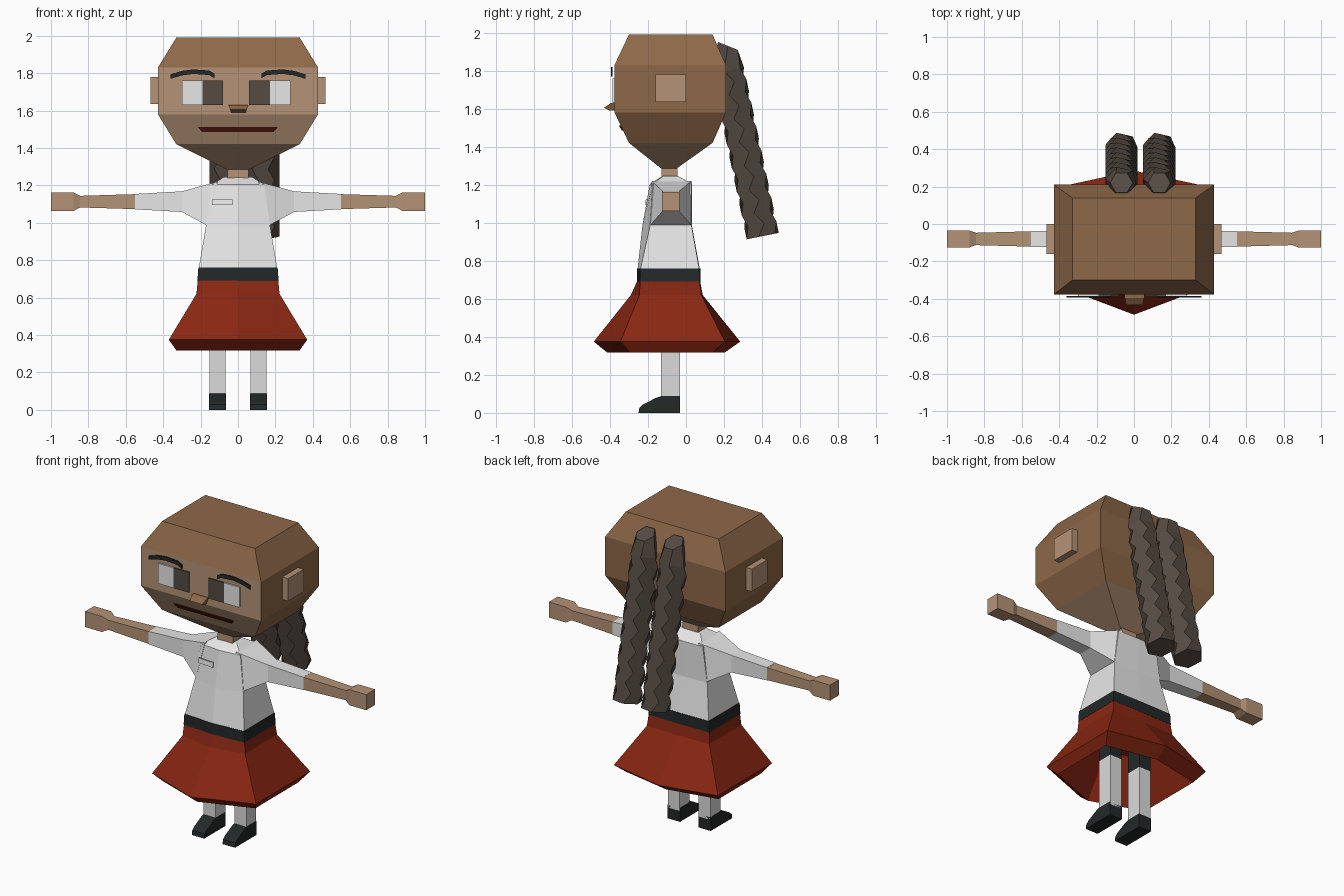
import bpy, bmesh
from math import sin, cos, pi, radians
from mathutils import Vector

cube = bpy.data.objects.get("Cube")
if cube:
    bpy.data.objects.remove(cube)


def material(name, r, g, b):
    m = bpy.data.materials.new(name)
    m.use_nodes = True
    m.diffuse_color = (r, g, b, 1)
    m.node_tree.nodes["Principled BSDF"].inputs["Base Color"].default_value = (r, g, b, 1)
    return m


skin = material("skin", 0.46, 0.29, 0.18)
brown = material("cap_brown", 0.27, 0.14, 0.065)
white = material("white", 0.8, 0.8, 0.8)
sock = material("sock_white", 0.71, 0.71, 0.71)
red = material("skirt_red", 0.25, 0.02, 0.006)
black = material("black", 0.017, 0.021, 0.021)
braid_brown = material("braid_brown", 0.09, 0.07, 0.055)
lip = material("lip_red", 0.085, 0.01, 0.004)


def loft(name, rings, mat, rule=None, extra=None):
    """Skin a list of equal-length rings and cap both ends."""
    bm = bmesh.new()
    loops = [[bm.verts.new(p) for p in ring] for ring in rings]
    n = len(loops[0])
    for a, b in zip(loops, loops[1:]):
        for i in range(n):
            j = (i + 1) % n
            bm.faces.new((a[i], a[j], b[j], b[i]))
    bm.faces.new(loops[0])
    bm.faces.new(loops[-1])
    bmesh.ops.recalc_face_normals(bm, faces=bm.faces)
    mesh = bpy.data.meshes.new(name)
    mesh.materials.append(mat)
    if extra:
        mesh.materials.append(extra)
        bm.normal_update()
        for f in bm.faces:
            f.material_index = int(rule(f.calc_center_median(), f.normal))
    bm.to_mesh(mesh)
    bm.free()
    obj = bpy.data.objects.new(name, mesh)
    bpy.context.collection.objects.link(obj)
    return obj


def rect(z, x0, x1, y0, y1):
    return [(x0, y0, z), (x1, y0, z), (x1, y1, z), (x0, y1, z)]


def box(name, x0, x1, y0, y1, z0, z1, mat):
    return loft(name, [rect(z0, x0, x1, y0, y1), rect(z1, x0, x1, y0, y1)], mat)


def hexa(z, w, front_mid, front, back, back_mid):
    return [(0, front_mid, z), (w, front, z), (w, back, z),
            (0, back_mid, z), (-w, back, z), (-w, front, z)]


def limb(x, dy, dz, s, y=-0.08, z=1.113):
    return [(s * x, y - dy, z - dz), (s * x, y + dy, z - dz),
            (s * x, y + dy, z + dz), (s * x, y - dy, z + dz)]


# Head: faceted block, skin on the face and under the chin
loft("head", [rect(1.285, -0.06, 0.06, -0.13, -0.05),
              rect(1.42, -0.33, 0.33, -0.30, 0.14),
              rect(1.58, -0.428, 0.428, -0.376, 0.21),
              rect(1.83, -0.428, 0.428, -0.376, 0.21),
              rect(1.99, -0.33, 0.33, -0.30, 0.14)], brown,
     lambda c, n: c.z < 1.41 or (n.y < -0.5 and c.z < 1.8), skin)
box("neck", -0.055, 0.055, -0.13, -0.045, 1.22, 1.31, skin)

# Nose and mouth
loft("nose", [rect(1.59, -0.037, 0.042, -0.40, -0.37),
              rect(1.605, -0.042, 0.047, -0.432, -0.37),
              rect(1.63, -0.05, 0.055, -0.395, -0.37)], brown)
loft("mouth", [rect(1.485, -0.19, 0.19, -0.338, -0.328),
               rect(1.511, -0.215, 0.212, -0.352, -0.342)], lip)

# Eyes, brows and ears
for s, side in ((1, "left"), (-1, "right")):
    mid = -0.01
    x0, x1, x2 = mid + s * 0.07, mid + s * 0.18, mid + s * 0.29
    box(side + "_iris", x0, x1, -0.386, -0.377, 1.63, 1.76, braid_brown)
    box(side + "_eye_white", x1, x2, -0.386, -0.377, 1.63, 1.76, white)
    arc = [(0.125, 1.785), (0.155, 1.802), (0.24, 1.808), (0.3, 1.8), (0.36, 1.782)]
    loft(side + "_brow", [[(s * x, -0.394, z - 0.012), (s * x, -0.386, z - 0.012),
                           (s * x, -0.386, z + 0.012), (s * x, -0.394, z + 0.012)]
                          for x, z in arc], black)
    box(side + "_ear", s * 0.42, s * 0.468, -0.16, 0.0, 1.635, 1.78, skin)

# Shirt, belt and skirt
loft("shirt", [hexa(0.755, 0.21, -0.255, -0.24, 0.07, 0.073),
               hexa(0.98, 0.172, -0.23, -0.19, 0.03, 0.032),
               hexa(1.205, 0.14, -0.19, -0.175, 0.03, 0.032),
               hexa(1.245, 0.075, -0.125, -0.12, -0.04, -0.04)], white)
loft("belt", [hexa(0.69, 0.217, -0.258, -0.243, 0.073, 0.076),
              hexa(0.76, 0.212, -0.257, -0.242, 0.072, 0.075)], black)
loft("name_tag", [[(-0.14, y, z) for y, z in ((-0.199, 1.095), (-0.207, 1.095), (-0.203, 1.125), (-0.195, 1.125))],
                  [(-0.03, y, z) for y, z in ((-0.207, 1.095), (-0.215, 1.095), (-0.211, 1.125), (-0.203, 1.125))]], white)
loft("skirt", [hexa(0.695, 0.215, -0.256, -0.241, 0.071, 0.074),
               hexa(0.62, 0.222, -0.29, -0.245, 0.08, 0.088),
               hexa(0.375, 0.37, -0.485, -0.345, 0.205, 0.285),
               hexa(0.318, 0.33, -0.415, -0.295, 0.14, 0.205),
               hexa(0.58, 0.19, -0.25, -0.21, 0.05, 0.06)], red)

# Arms and legs
for s, side in ((1, "left"), (-1, "right")):
    shoulder = [(s * 0.165, -0.19, 0.985), (s * 0.165, 0.03, 0.985),
                (s * 0.11, 0.03, 1.22), (s * 0.11, -0.18, 1.22)]
    loft(side + "_sleeve", [shoulder, limb(0.30, 0.046, 0.055, s),
                            limb(0.55, 0.042, 0.041, s)], white)
    loft(side + "_forearm_and_hand", [limb(0.55, 0.041, 0.04, s), limb(0.845, 0.033, 0.031, s),
                                      limb(0.88, 0.045, 0.05, s), limb(1.0, 0.045, 0.05, s)], skin)
    xa, xb = s * 0.067, s * 0.152
    box(side + "_upper_leg", xa, xb, -0.132, -0.032, 0.40, 0.62, black)
    box(side + "_sock", xa, xb, -0.132, -0.032, 0.07, 0.40, sock)
    outline = [(-0.032, 0), (-0.25, 0.0), (-0.245, 0.028), (-0.225, 0.045), (-0.16, 0.078), (-0.13, 0.088), (-0.032, 0.088)]
    loft(side + "_shoe", [[(x, y, z) for y, z in outline]
                          for x in (s * 0.065, s * 0.154)], black)

# Braids: six-sided tubes whose rings twist back and forth
STEPS = 14
for cx, side in ((0.135, "left"), (-0.067, "right")):
    rings = []
    for k in range(-1, STEPS + 1):
        z = 1.80 - 0.87 * max(k, 0) / STEPS
        y, r, tilt = 0.225 + (1.78 - z) * 0.21, 0.088, 0.2
        twist = radians(13 if k % 2 else -13)
        if k < 0:
            z, y, r, tilt, twist = 1.93, 0.22, 0.06, -0.4, 0
        ring = []
        for i in range(6):
            a = i * pi / 3 + twist
            ring.append(Vector((cx + r * cos(a), y + r * sin(a), z + tilt * r * sin(a))))
        rings.append(ring)
    loft(side + "_braid", rings, braid_brown)
